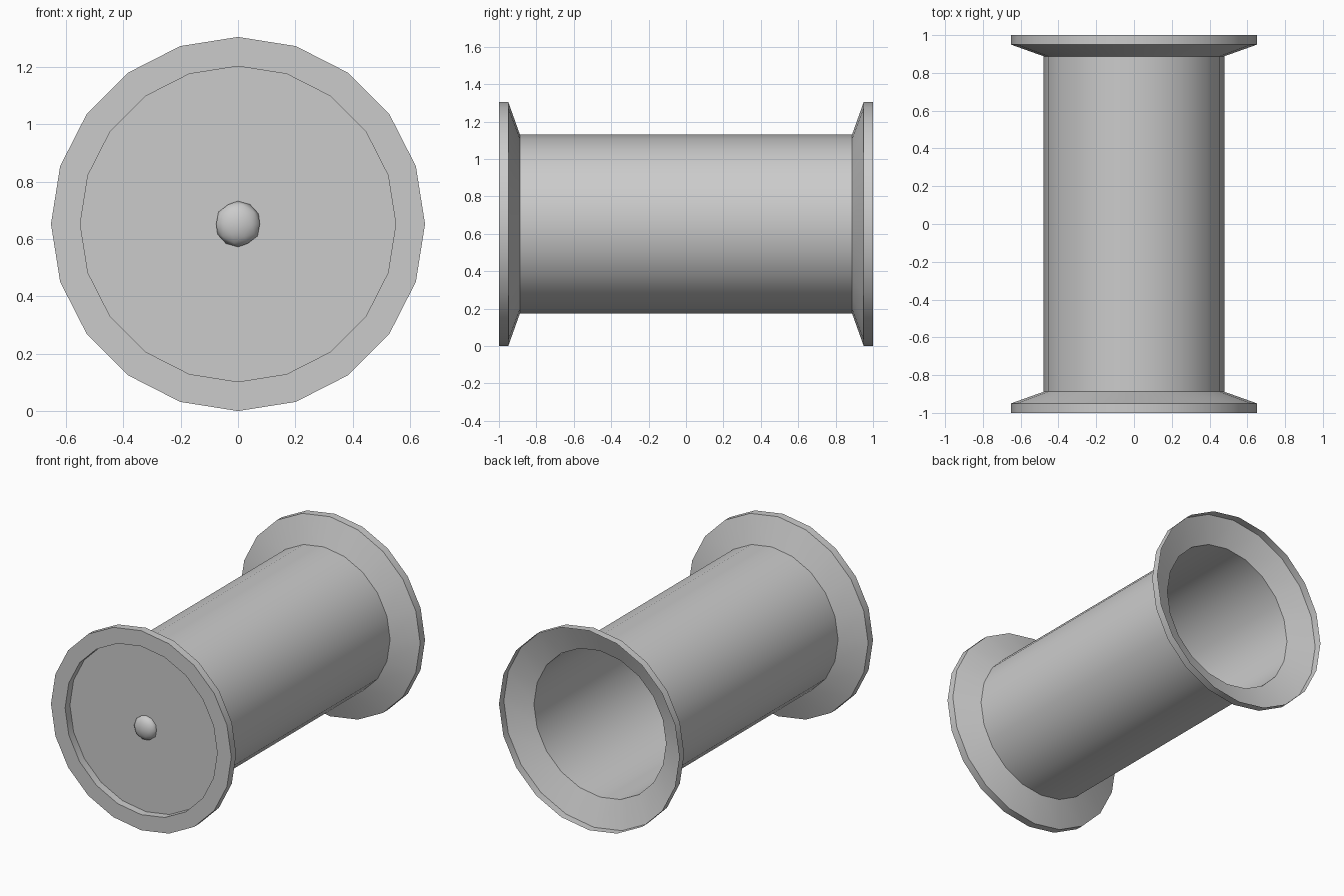
import bpy, bmesh, math

if "Cube" in bpy.data.objects:
    bpy.data.objects.remove(bpy.data.objects["Cube"])

SIDES, R = 20, 0.652


def lathe(name, profile):
    """Revolve (radius, y) points around the spool's horizontal axis."""
    bm = bmesh.new()
    rings = []
    for r, y in profile:
        n = SIDES if r > 0 else 1
        rings.append([bm.verts.new((r * math.sin(2 * math.pi * i / SIDES), y,
                                    R + r * math.cos(2 * math.pi * i / SIDES)))
                      for i in range(n)])
    for a, b in zip(rings, rings[1:]):
        for i in range(SIDES):
            j = (i + 1) % SIDES
            if len(b) == 1:
                bm.faces.new((a[i], a[j], b[0]))
            else:
                bm.faces.new((a[i], a[j], b[j], b[i]))
    bmesh.ops.recalc_face_normals(bm, faces=bm.faces)
    mesh = bpy.data.meshes.new(name)
    bm.to_mesh(mesh)
    bm.free()
    obj = bpy.data.objects.new(name, mesh)
    bpy.context.collection.objects.link(obj)
    smooth(obj)
    return obj


def smooth(obj):
    bpy.ops.object.select_all(action='DESELECT')
    obj.select_set(True)
    bpy.context.view_layer.objects.active = obj
    bpy.ops.object.shade_smooth_by_angle(angle=math.radians(30))


# Thin-walled spool: open funnel at the back, recessed end plate at the front
lathe("spool_body", [(R, 1.0), (R, 0.95), (0.478, 0.888), (0.478, -0.888),
                     (R, -0.95), (R, -1.0), (0.55, -1.0), (0.55, -0.95),
                     (0, -0.95)])

# Small faceted knob in the middle of the end plate
bpy.ops.mesh.primitive_ico_sphere_add(subdivisions=2, radius=0.08,
                                      location=(0, -0.95, R))
knob = bpy.context.object
knob.name = "centre_knob"
knob.scale = (1, 0.6, 1)
for p in knob.data.polygons:
    p.use_smooth = True
